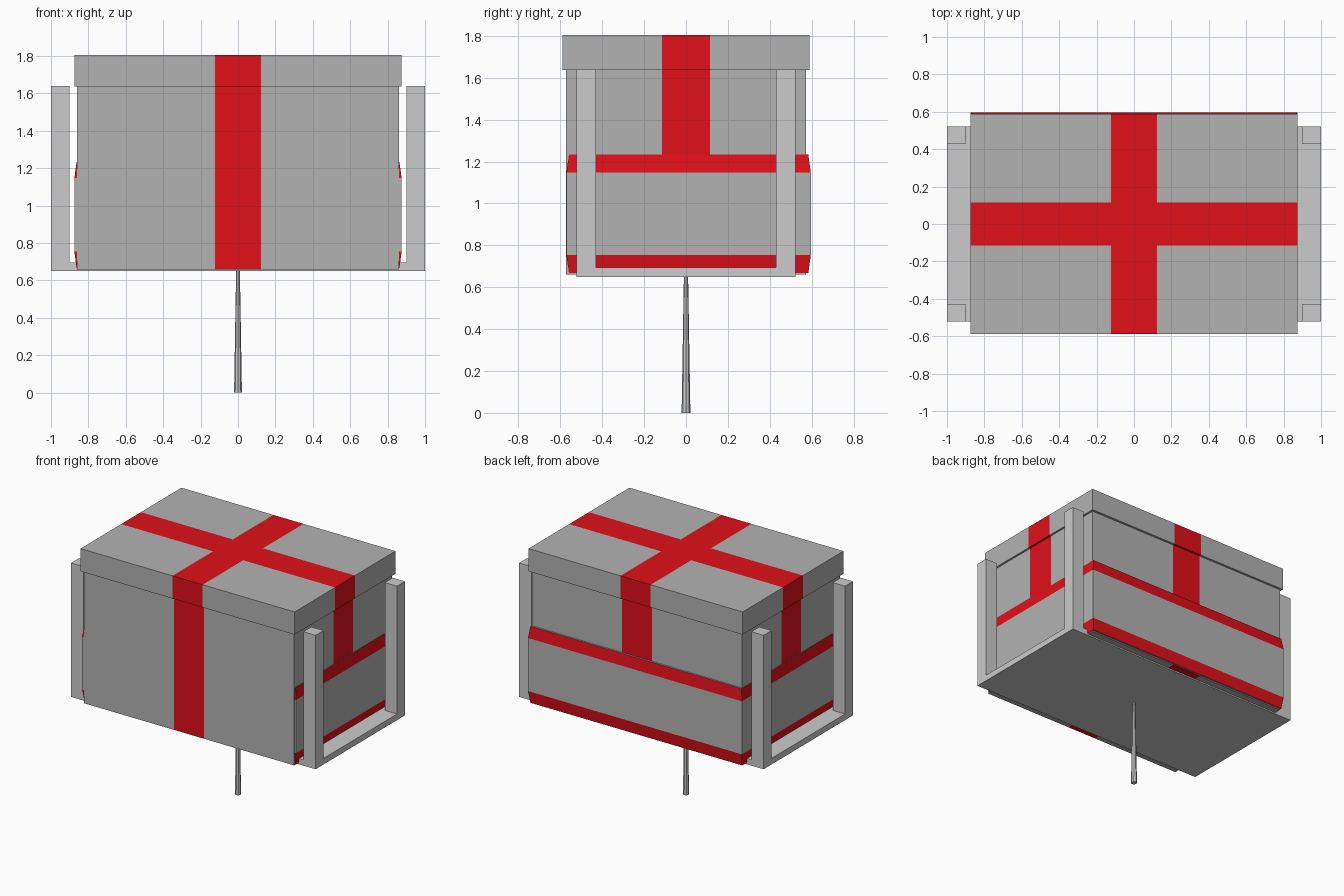
import bpy, bmesh
from mathutils import Vector

if "Cube" in bpy.data.objects:
    bpy.data.objects.remove(bpy.data.objects["Cube"])

red = bpy.data.materials.new("red_ribbon")
red.diffuse_color = (0.75, 0.005, 0.01, 1)
red.use_nodes = True
red.node_tree.nodes["Principled BSDF"].inputs["Base Color"].default_value = red.diffuse_color
grey = bpy.data.materials.new("plain_grey")
grey.diffuse_color = (0.45, 0.45, 0.45, 1)
grey.use_nodes = True
grey.node_tree.nodes["Principled BSDF"].inputs["Base Color"].default_value = grey.diffuse_color
RX, RY = 0.123, 0.115  # ribbon half widths


def finish(name, bm, coloured=False):
    bmesh.ops.recalc_face_normals(bm, faces=bm.faces)
    me = bpy.data.meshes.new(name)
    bm.to_mesh(me)
    bm.free()
    if coloured:
        me.materials.append(grey)
        me.materials.append(red)
    ob = bpy.data.objects.new(name, me)
    bpy.context.collection.objects.link(ob)
    return ob


def box_bm(lo, hi):
    bm = bmesh.new()
    bmesh.ops.create_cube(bm, size=1)
    lo, hi = Vector(lo), Vector(hi)
    for v in bm.verts:
        v.co = (lo + hi) / 2 + v.co * (hi - lo)
    return bm


def ribbon_box(name, lo, hi):
    # box with a crossing ribbon cut into its faces
    bm = box_bm(lo, hi)
    for axis, w in (((1, 0, 0), RX), ((0, 1, 0), RY)):
        for s in (-1, 1):
            bmesh.ops.bisect_plane(bm, geom=bm.verts[:] + bm.edges[:] + bm.faces[:],
                                   plane_co=Vector(axis) * w * s, plane_no=axis)
    for f in bm.faces:
        c = f.calc_center_median()
        f.material_index = int(abs(c.x) < RX or abs(c.y) < RY)
    return finish(name, bm, True)


# Gift box and lid
ribbon_box("box_body", (-0.86, -0.572, 0.66), (0.86, 0.572, 1.64))
ribbon_box("box_lid", (-0.875, -0.589, 1.637), (0.875, 0.589, 1.805))

# Bulging belt with red sloped borders, set slightly to the back
bm = bmesh.new()
rings = []
for z, x, front, back in ((0.667, 0.863, -0.559, 0.584), (0.755, 0.875, -0.571, 0.596),
                          (1.147, 0.875, -0.571, 0.596), (1.233, 0.863, -0.559, 0.584)):
    rings.append([bm.verts.new(p) for p in
                  ((-x, front, z), (x, front, z), (x, back, z), (-x, back, z))])
for k in range(3):
    for i in range(4):
        j = (i + 1) % 4
        f = bm.faces.new((rings[k][i], rings[k][j], rings[k + 1][j], rings[k + 1][i]))
        f.material_index = int(k != 1)
bm.faces.new(rings[0])
bm.faces.new(rings[3])
finish("belt", bm, True)

# Carrier tray with corner posts
finish("tray", box_bm((-1, -0.522, 0.65), (1, 0.522, 0.695)))
for sx, nx in ((-1, "left"), (1, "right")):
    for sy, ny in ((-1, "front"), (1, "back")):
        cx, cy = sx * 0.95, sy * 0.4755
        finish(f"post_{ny}_{nx}", box_bm((cx - 0.05, cy - 0.0465, 0.65),
                                         (cx + 0.05, cy + 0.0465, 1.64)))

# Tapered stake underneath
bpy.ops.mesh.primitive_cone_add(vertices=8, radius1=0.021, radius2=0.01,
                                depth=0.66, location=(0, 0, 0.33))
bpy.context.object.name = "stake"
